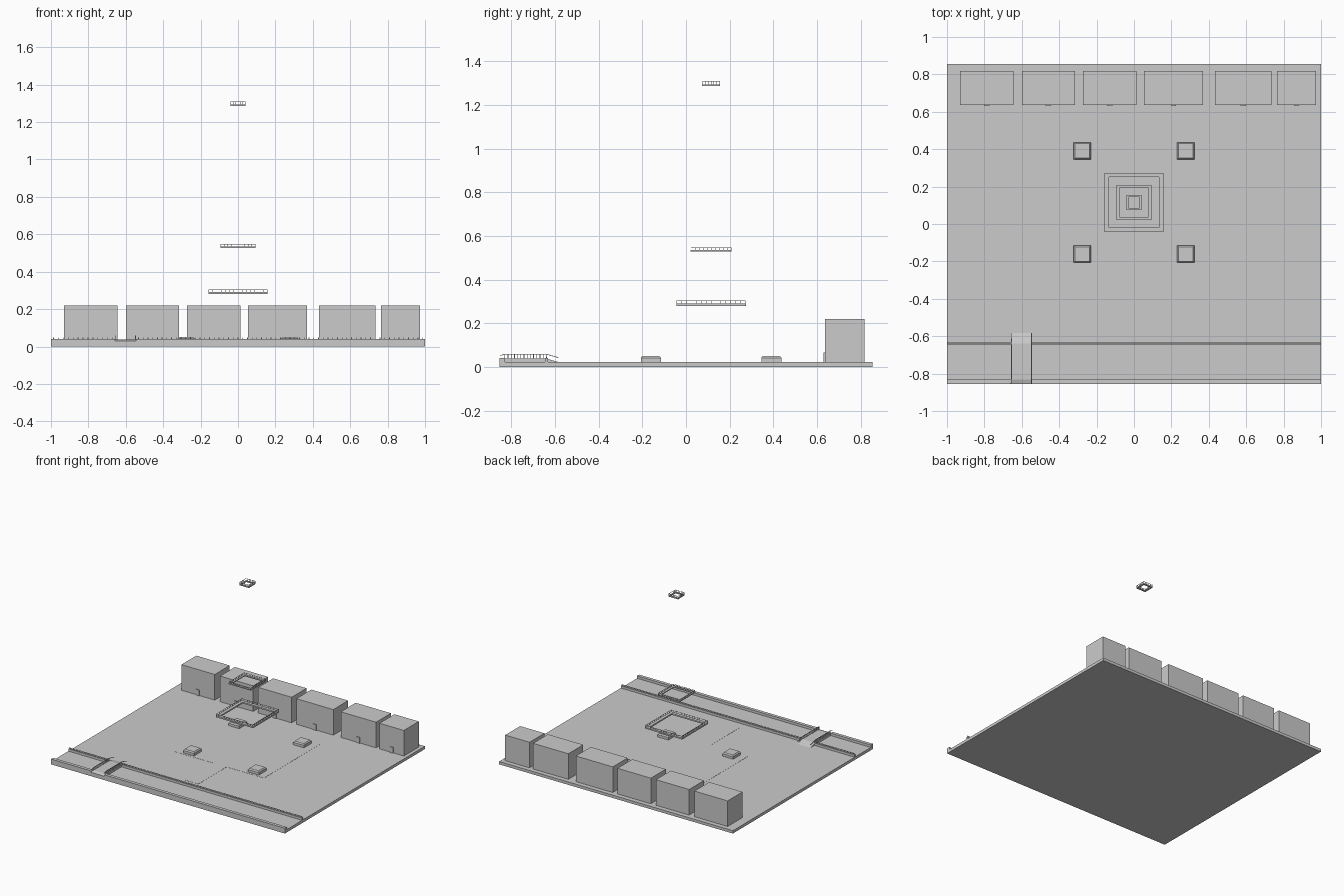
import bpy, bmesh
from mathutils import Vector

if "Cube" in bpy.data.objects:
    bpy.data.objects.remove(bpy.data.objects["Cube"])

def add_box(bm, x0, x1, y0, y1, z0, z1):
    v = [bm.verts.new((x, y, z)) for z in (z0, z1) for x, y in ((x0, y0), (x1, y0), (x1, y1), (x0, y1))]
    for f in ((3, 2, 1, 0), (4, 5, 6, 7), (0, 1, 5, 4), (1, 2, 6, 5), (2, 3, 7, 6), (3, 0, 4, 7)):
        bm.faces.new([v[i] for i in f])
    return v

def finish(name, bm):
    me = bpy.data.meshes.new(name)
    bmesh.ops.recalc_face_normals(bm, faces=bm.faces)
    bm.to_mesh(me)
    bm.free()
    ob = bpy.data.objects.new(name, me)
    bpy.context.collection.objects.link(ob)
    return ob

def boxes(name, *dims):
    bm = bmesh.new()
    for d in dims:
        add_box(bm, *d)
    return finish(name, bm)

def extrude_yz(bm, pts, x0, x1):
    a = [bm.verts.new((x0, y, z)) for y, z in pts]
    f = bm.faces.new(a)
    r = bmesh.ops.extrude_face_region(bm, geom=[f])
    bmesh.ops.translate(bm, vec=(x1 - x0, 0, 0), verts=[g for g in r['geom'] if isinstance(g, bmesh.types.BMVert)])
    # keep the closing cap
    if not f.is_valid:
        bm.faces.new(a)

CY = 0.115   # centre of the tower square
G = 0.022    # ground level

# ground slab and thin raised plaza and avenue
boxes("ground", (-1, 1, -0.855, 0.855, 0, G))
boxes("plaza", (-0.38, 0.38, -0.225, 0.455, G - 0.004, G + 0.001))
boxes("avenue", (-0.06, 0.06, -0.57, -0.225, G - 0.004, G + 0.001))

# row of buildings with doors
for i, (a, b) in enumerate(((-0.93, -0.645), (-0.6, -0.316), (-0.273, 0.013),
                            (0.053, 0.369), (0.433, 0.735), (0.765, 0.973))):
    c = (a + b) / 2
    boxes(f"building_{i}", (a, b, 0.637, 0.819, G, 0.22))
    boxes(f"door_{i}", (c - 0.014, c + 0.014, 0.631, 0.64, G, 0.066))

# four masonry footings with chamfered tops
for i, (sx, sy) in enumerate(((-1, -1), (1, -1), (1, 1), (-1, 1))):
    x, y, h = sx * 0.277, CY + sy * 0.276, 0.046
    bm = bmesh.new()
    add_box(bm, x - h, x + h, y - h, y + h, G, 0.042)
    v = add_box(bm, x - h, x + h, y - h, y + h, 0.042, 0.051)
    for p in v[4:]:
        p.co.x = x + (p.co.x - x) * 0.85
        p.co.y = y + (p.co.y - y) * 0.85
    finish(f"footing_{i}", bm)

# square ring helper
def ring(bm, ro, ri, z0, z1):
    rows = []
    for r, z in ((ro, z0), (ro, z1), (ri, z1), (ri, z0)):
        rows.append([bm.verts.new((sx * r, CY + sy * r, z)) for sx, sy in ((-1, -1), (1, -1), (1, 1), (-1, 1))])
    for k in range(4):
        for j in range(4):
            bm.faces.new((rows[k][j], rows[k][(j + 1) % 4], rows[(k + 1) % 4][(j + 1) % 4], rows[(k + 1) % 4][j]))

# floating tower platforms with railings
for name, ro, ri, z, t, top, n in (("lower", 0.159, 0.135, 0.28, 0.011, 0.305, 14),
                                   ("middle", 0.094, 0.0775, 0.528, 0.007, 0.547, 10),
                                   ("upper", 0.041, 0.03, 1.287, 0.008, 1.31, 6)):
    bm = bmesh.new()
    ring(bm, ro, ri, z, z + t)
    finish(f"{name}_platform", bm)
    bm = bmesh.new()
    r, w = ro - 0.002, 0.001
    ring(bm, r + w, r - w, top - 0.002, top)
    for i in range(n):
        s = -r + 2 * r * i / n
        for x, y in ((s, -r), (r, s), (-s, r), (-r, -s)):
            add_box(bm, x - w, x + w, CY + y - w, CY + y + w, z + t, top - 0.001)
    finish(f"{name}_railing", bm)

# quay walls, interrupted by the bridge
BX0, BX1 = -0.657, -0.545
for side, a, b in (("left", -1, BX0), ("right", BX1, 1)):
    boxes(f"front_quay_{side}", (a, b, -0.855, -0.83, G, 0.041))
    boxes(f"rear_quay_{side}", (a, b, -0.645, -0.632, G, 0.04))
    bm = bmesh.new()
    add_box(bm, a, b, -0.64, -0.637, 0.047, 0.049)
    n = int((b - a) / 0.025)
    for i in range(n):
        x = a + (i + 0.5) * (b - a) / n
        add_box(bm, x - 0.002, x + 0.002, -0.6405, -0.6365, 0.04, 0.047)
    finish(f"quay_balustrade_{side}", bm)

# bridge deck with ramps
bm = bmesh.new()
extrude_yz(bm, [(-0.855, G), (-0.855, 0.03), (-0.832, 0.038), (-0.64, 0.038), (-0.582, G)], BX0, BX1)
finish("bridge_deck", bm)

# bridge railings
for i, x in enumerate((BX0 + 0.003, BX1 - 0.003)):
    bm = bmesh.new()
    top = [(-0.853, 0.052), (-0.832, 0.06), (-0.64, 0.06), (-0.584, 0.044)]
    extrude_yz(bm, top + [(y, z - 0.003) for y, z in reversed(top)], x - 0.002, x + 0.002)
    for k in range(14):
        y = -0.83 + k * 0.19 / 13
        add_box(bm, x - 0.0015, x + 0.0015, y - 0.0015, y + 0.0015, 0.037, 0.058)
    finish(f"bridge_railing_{i}", bm)
